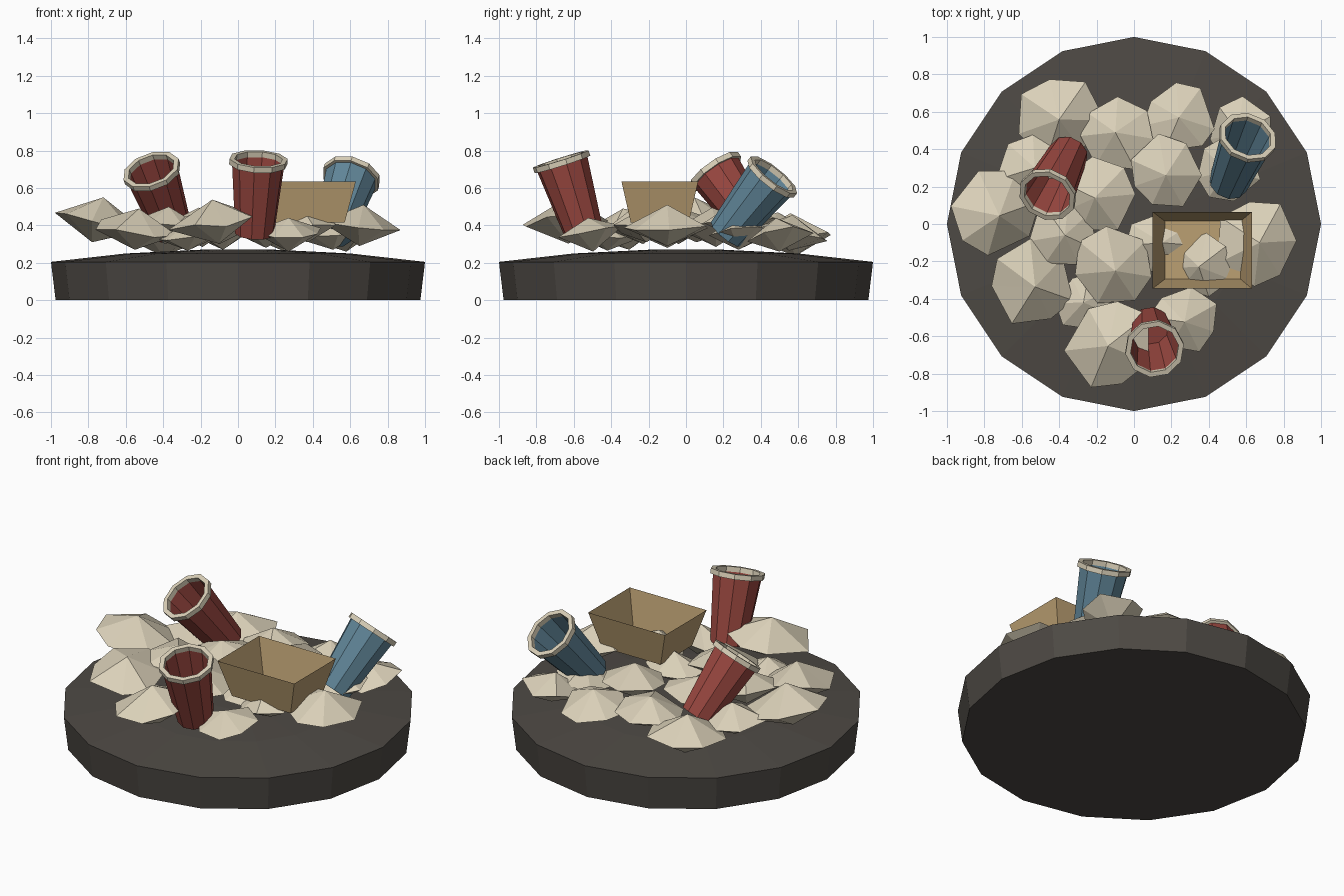
import bpy, bmesh, math, random
from mathutils import Vector

if "Cube" in bpy.data.objects:
    bpy.data.objects.remove(bpy.data.objects["Cube"])

random.seed(7)


def mat(name, rgb):
    m = bpy.data.materials.new(name)
    m.diffuse_color = (*rgb, 1)
    m.use_nodes = True
    m.node_tree.nodes["Principled BSDF"].inputs["Base Color"].default_value = m.diffuse_color
    return m


DARK = mat("dark grey", (0.075, 0.067, 0.058))
CREAM = mat("cream paper", (0.70, 0.63, 0.48))
RED = mat("cup red", (0.33, 0.065, 0.052))
BLUE = mat("cup blue", (0.12, 0.24, 0.32))
TAN = mat("cardboard tan", (0.50, 0.35, 0.17))


def make(name, verts, faces, mats, fix=True):
    me = bpy.data.meshes.new(name)
    me.from_pydata([tuple(v) for v in verts], [], faces)
    for m in mats:
        me.materials.append(m)
    if fix:
        bm = bmesh.new()
        bm.from_mesh(me)
        bmesh.ops.recalc_face_normals(bm, faces=bm.faces)
        bm.to_mesh(me)
        bm.free()
    ob = bpy.data.objects.new(name, me)
    bpy.context.collection.objects.link(ob)
    return ob


def lathe(name, profile, n, mats, rule=None):
    """Spin (radius, z) rings into a closed solid capped at both ends."""
    verts = [(r * math.cos(2 * math.pi * i / n), r * math.sin(2 * math.pi * i / n), z)
             for r, z in profile for i in range(n)]
    faces, bands = [], []
    for k in range(len(profile) - 1):
        for i in range(n):
            j = (i + 1) % n
            faces.append((k * n + i, k * n + j, (k + 1) * n + j, (k + 1) * n + i))
            bands.append(k)
    faces.append(tuple(reversed(range(n))))
    faces.append(tuple(range((len(profile) - 1) * n, len(profile) * n)))
    bands += [-1, -1]
    ob = make(name, verts, faces, mats)
    if rule:
        for p, b in zip(ob.data.polygons, bands):
            p.material_index = rule(b)
    return ob


# Round ground slab with slightly mounded top
lathe("ground_slab", [(0.975, 0), (1.0, 0.205), (0.6, 0.25), (0.2, 0.27)], 16, [DARK])


# Tilted cups with cream rolled rims
def cup(name, top, axis, material):
    length = 0.42
    prof = [(0.105, 0), (0.142, length - 0.03),            # outer wall
            (0.158, length - 0.03), (0.158, length),       # rim outside
            (0.130, length), (0.130, length - 0.03),       # rim top and inside
            (0.095, 0.03)]                                 # inner wall, floor
    ob = lathe(name, prof, 10, [material, CREAM], lambda b: 1 if 1 <= b <= 4 else 0)
    d = Vector(axis).normalized()
    ob.rotation_mode = 'QUATERNION'
    ob.rotation_quaternion = d.to_track_quat('Z', 'Y')
    ob.location = Vector(top) - d * length


cup("red_cup_left", (-0.465, 0.15, 0.70), (-0.28, -0.55, 0.79), RED)
cup("red_cup_front", (0.11, -0.67, 0.755), (0.05, -0.30, 0.95), RED)
cup("blue_cup", (0.61, 0.47, 0.67), (0.25, 0.60, 0.75), BLUE)

# Open tapered cardboard tray
tray = []
for x0, x1, y0, y1, z in ((0.165, 0.57, -0.295, 0.015, 0.415), (0.10, 0.63, -0.345, 0.065, 0.635)):
    tray += [(x0, y0, z), (x1, y0, z), (x1, y1, z), (x0, y1, z)]
make("cardboard_tray", tray, [(3, 2, 1, 0)] + [(i, (i + 1) % 4, (i + 1) % 4 + 4, i + 4) for i in range(4)],
     [TAN], fix=False)


# Crumpled paper scraps: irregular double pyramids
def scrap(name, cx, cy, cz, r, tx, ty):
    n = 7
    start = random.uniform(0, 6.28)
    verts = []
    for i in range(n):
        a = start + 2 * math.pi * (i + random.uniform(-0.2, 0.2)) / n
        rr = r * random.uniform(0.9, 1.1)
        dx, dy = rr * math.cos(a), rr * math.sin(a)
        verts.append((cx + dx, cy + dy, cz + tx * dx + ty * dy + random.uniform(-0.025, 0.025)))
    h = r * 0.5
    verts.append((cx - tx * h, cy - ty * h, cz + h))
    verts.append((cx + tx * h, cy + ty * h, cz - h))
    faces = []
    for i in range(n):
        j = (i + 1) % n
        faces += [(i, j, n), (j, i, n + 1)]
    make(name, verts, faces, [CREAM])


# centre x, y, z, radius, slope in x, slope in y
outer = [
    (-0.75, 0.05, 0.43, 0.24, -0.25, 0.05),
    (-0.40, 0.57, 0.35, 0.23, 0.0, 0.1),
    (-0.09, 0.48, 0.37, 0.20, 0.1, -0.1),
    (0.24, 0.56, 0.36, 0.19, 0.0, -0.1),
    (0.57, 0.49, 0.35, 0.18, 0.1, 0.1),
    (0.50, 0.28, 0.36, 0.18, 0.1, 0.0),
    (-0.54, 0.30, 0.38, 0.19, -0.1, 0.0),
    (-0.54, -0.32, 0.38, 0.22, -0.1, 0.15),
    (-0.12, -0.64, 0.42, 0.235, 0.15, 0.1),
    (0.27, -0.51, 0.35, 0.18, 0.0, 0.15),
    (0.66, -0.10, 0.40, 0.22, -0.1, 0.0),
]
inner = [
    (0.17, 0.27, 0.42, 0.20, 0.0, 0.1),
    (-0.20, 0.15, 0.39, 0.21, 0.1, 0.1),
    (-0.38, -0.05, 0.40, 0.20, -0.1, 0.1),
    (-0.10, -0.24, 0.41, 0.22, 0.0, 0.1),
    (0.15, -0.10, 0.37, 0.18, 0.0, 0.0),
    (0.36, -0.22, 0.40, 0.18, 0.15, 0.1),
    (-0.27, -0.42, 0.34, 0.15, 0.0, 0.0),
]
for k, s in enumerate(outer):
    scrap(f"outer_paper_scrap_{k + 1}", *s)
for k, s in enumerate(inner):
    scrap(f"inner_paper_scrap_{k + 1}", *s)
